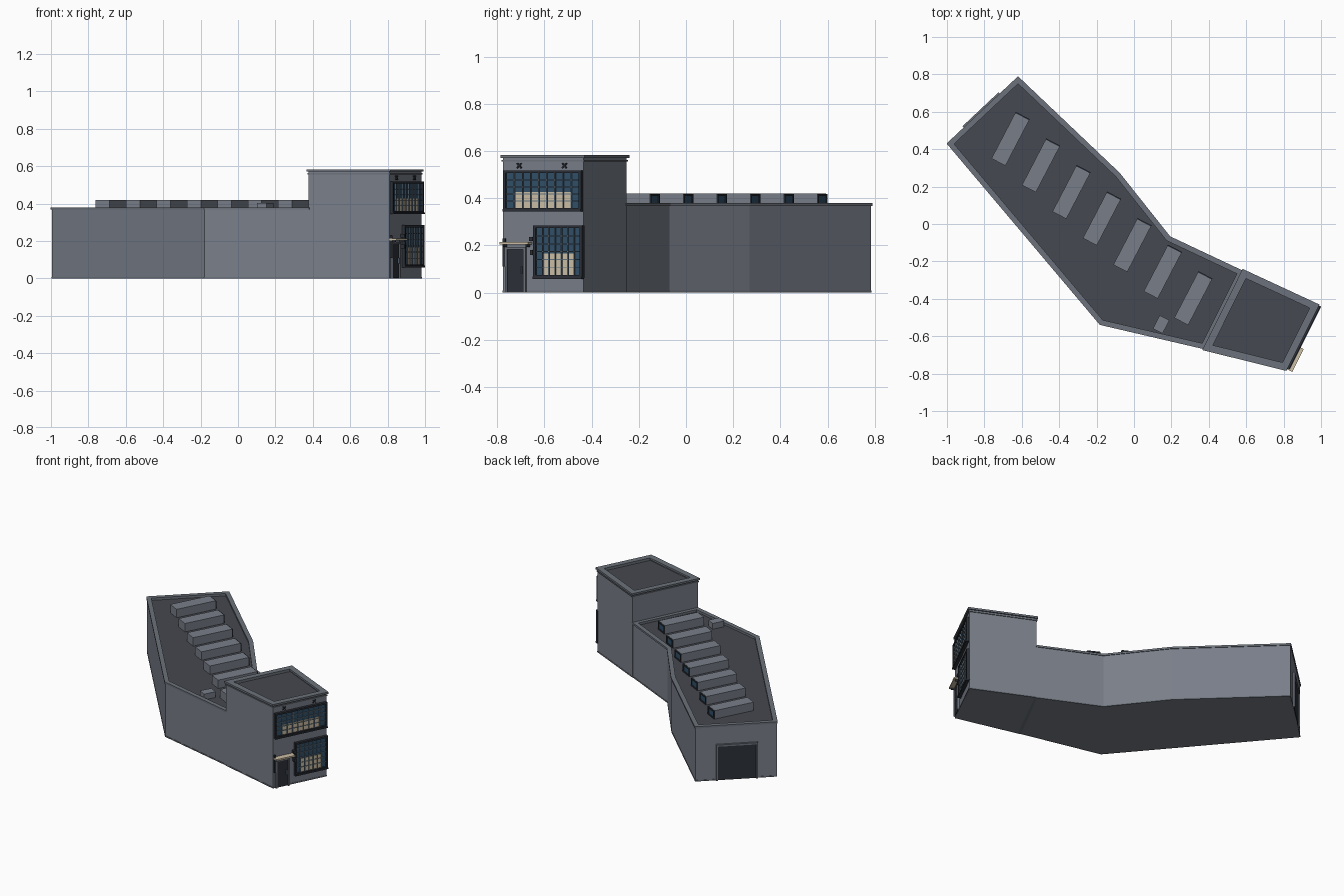
import bpy, bmesh, math
from mathutils import Vector, Matrix

if "Cube" in bpy.data.objects:
    bpy.data.objects.remove(bpy.data.objects["Cube"])


def mat(name, r, g, b):
    m = bpy.data.materials.new(name)
    m.diffuse_color = (r, g, b, 1)
    m.use_nodes = True
    m.node_tree.nodes["Principled BSDF"].inputs["Base Color"].default_value = m.diffuse_color
    return m


WALL = mat("wall_grey", 0.19, 0.21, 0.25)
TRIM = mat("trim_grey", 0.15, 0.17, 0.20)
ROOF = mat("roof_dark", 0.06, 0.065, 0.08)
DARK = mat("dark_metal", 0.025, 0.03, 0.04)
GLASS = mat("blue_glass", 0.03, 0.08, 0.14)
BAR = mat("glazing_bar", 0.12, 0.17, 0.22)
CREAM = mat("cream", 0.60, 0.52, 0.38)


def finish(name, bm, m):
    bmesh.ops.recalc_face_normals(bm, faces=bm.faces)
    me = bpy.data.meshes.new(name)
    bm.to_mesh(me)
    bm.free()
    me.materials.append(m)
    o = bpy.data.objects.new(name, me)
    bpy.context.collection.objects.link(o)
    return o


def inset(pts, d):
    """Offset a counter-clockwise outline inwards by d (outwards if negative)."""
    out = []
    for i, p in enumerate(pts):
        p = Vector(p)
        a = (p - Vector(pts[i - 1])).normalized()
        b = (Vector(pts[(i + 1) % len(pts)]) - p).normalized()
        na, nb = Vector((-a.y, a.x)), Vector((-b.y, b.x))
        out.append(p + (na + nb) * d / (1 + na.dot(nb)))
    return out


def prism(name, pts, z0, z1, m):
    bm = bmesh.new()
    lo = [bm.verts.new((p[0], p[1], z0)) for p in pts]
    hi = [bm.verts.new((p[0], p[1], z1)) for p in pts]
    bm.faces.new(lo)
    bm.faces.new(hi)
    for i in range(len(pts)):
        bm.faces.new((lo[i - 1], lo[i], hi[i], hi[i - 1]))
    return finish(name, bm, m)


def ring(name, pts, d0, d1, z0, z1, m):
    """Closed rectangular band following an outline."""
    bm = bmesh.new()
    loops = [[bm.verts.new((p.x, p.y, z)) for p in inset(pts, d)]
             for d, z in ((d0, z0), (d0, z1), (d1, z1), (d1, z0))]
    for k in range(4):
        a, b = loops[k - 1], loops[k]
        for i in range(len(pts)):
            bm.faces.new((a[i - 1], a[i], b[i], b[i - 1]))
    return finish(name, bm, m)


def frame_of(p, q):
    """Local axes on a wall: x along it, y outwards, z up."""
    u = (Vector(q) - Vector(p)).normalized()
    return Matrix(((u.x, u.y, 0, p[0]), (u.y, -u.x, 0, p[1]),
                   (0, 0, 1, 0), (0, 0, 0, 1)))


def boxes(name, frame, spans, m):
    """One object of boxes; each span is (x0, x1, y0, y1, z0, z1)."""
    bm = bmesh.new()
    for x0, x1, y0, y1, z0, z1 in spans:
        t = Matrix.Translation(((x0 + x1) / 2, (y0 + y1) / 2, (z0 + z1) / 2))
        s = Matrix.Diagonal((x1 - x0, y1 - y0, z1 - z0, 1))
        bmesh.ops.create_cube(bm, size=1, matrix=frame @ t @ s)
    return finish(name, bm, m)


def border(x0, x1, y0, y1, z0, z1, t, sill=True):
    s = [(x0, x0 + t, y0, y1, z0, z1), (x1 - t, x1, y0, y1, z0, z1),
         (x0 + t, x1 - t, y0, y1, z1 - t, z1)]
    return s + ([(x0 + t, x1 - t, y0, y1, z0, z0 + t)] if sill else [])


# Bent workshop wing and taller front block
low = [(-.995, .43), (-.18, -.535), (.378, -.665), (.583, -.255),
       (.19, -.07), (-.08, .27), (-.62, .783)]
tall = [(.378, -.668), (.81, -.775), (.98, -.435), (.585, -.252)]
prism("workshop_walls", low, 0, .355, WALL)
prism("workshop_roof", inset(low, .015), .35, .362, ROOF)
ring("workshop_parapet", low, 0, .02, .35, .37, WALL)
ring("workshop_coping", low, -.005, .024, .367, .38, TRIM)
prism("front_block_walls", tall, 0, .55, WALL)
prism("front_block_roof", inset(tall, .015), .545, .562, ROOF)
ring("front_block_parapet", tall, 0, .024, .545, .575, WALL)
ring("front_block_lower_cornice", tall, -.005, .02, .555, .562, TRIM)
ring("front_block_coping", tall, -.009, .03, .57, .583, TRIM)
ring("workshop_plinth", low, -.002, .01, 0, .008, TRIM)
ring("front_block_plinth", tall, -.002, .01, 0, .008, TRIM)

# Street facade windows: frame, glass, blinds, glazing bars
F = frame_of(tall[1], tall[2])


def window(name, x0, x1, z0, z1, cols, rows, blind):
    t = .012
    boxes(name + "_frame", F, border(x0, x1, -.005, .018, z0, z1, t), DARK)
    boxes(name + "_glass", F, [(x0 + t, x1 - t, -.002, .006, z0 + t, z1 - t)], GLASS)
    w, h = (x1 - x0 - 2 * t) / cols, (z1 - z0 - 2 * t) / rows
    boxes(name + "_blinds", F, [(x0 + t + i * w + .004, x0 + t + (i + 1) * w - .004,
                                 .004, .008, z0 + t, blind)
                                for i in range(1, cols - 1)], CREAM)
    bars = [(x0 + t + i * w - .002, x0 + t + i * w + .002, .004, .013, z0 + t, z1 - t)
            for i in range(1, cols)]
    bars += [(x0 + t, x1 - t, .004, .012, z0 + t + j * h - .002, z0 + t + j * h + .002)
             for j in range(1, rows)]
    boxes(name + "_bars", F, bars, BAR)
    boxes(name + "_sill", F, [(x0, x1, 0, .022, z0 - .004, z0 + .006)], DARK)


window("upper_window", .008, .378, .347, .518, 9, 5, .427)
window("lower_window", .15, .383, .062, .285, 7, 6, .165)

# Entrance door, canopy, side panel and wall lamp
boxes("door_frame", F, border(.015, .112, -.005, .014, 0, .193, .01, False), TRIM)
boxes("door_leaf", F, [(.025, .102, -.005, .007, .002, .183)], DARK)
boxes("door_handle", F, [(.09, .095, .007, .014, .08, .11)], BAR)
boxes("entrance_canopy", F, [(.002, .138, 0, .04, .203, .214)], CREAM)
boxes("canopy_brackets", F, [(.012, .018, 0, .03, .193, .203),
                             (.122, .128, 0, .03, .193, .203)], DARK)
boxes("entrance_side_panel", F, [(.004, .014, 0, .012, .11, .23)], DARK)
boxes("wall_lamp", F, [(.138, .15, 0, .022, .16, .18), (.134, .15, 0, .022, .218, .236)], DARK)

# Crossed wall anchors below the cornice
for i, x in enumerate((.078, .292)):
    for k in (1, -1):
        R = F @ Matrix.Translation((x, 0, .538)) @ Matrix.Rotation(k * math.pi / 4, 4, 'Y')
        boxes(f"wall_anchor_{i}_{k}", R, [(-.014, .014, 0, .008, -.003, .003)], DARK)

# Rear roller door
R = frame_of(low[6], low[0])
boxes("rear_door_frame", R, border(.13, .395, -.005, .014, 0, .248, .012, False), TRIM)
boxes("rear_door_leaf", R, [(.142, .383, -.005, .006, .002, .236)], DARK)

# Row of skylights with a glazed far end
ang = math.radians(-27.5)
for i in range(7):
    c = Vector((-.66, .455, 0)).lerp(Vector((.317, -.397, 0)), i / 6)
    M = Matrix.Translation(c) @ Matrix.Rotation(ang, 4, 'Z')
    boxes(f"skylight_{i}", M, [(-.042, .042, -.14, .134, .355, .42)], WALL)
    boxes(f"skylight_frame_{i}", M, border(-.042, .042, .134, .141, .364, .418, .008), DARK)
    boxes(f"skylight_glass_{i}", M, [(-.034, .034, .133, .137, .37, .412)], GLASS)

# Small roof unit
M = Matrix.Translation((.145, -.537, 0)) @ Matrix.Rotation(ang, 4, 'Z')
boxes("roof_unit", M, [(-.029, .029, -.04, .04, .36, .402)], WALL)
